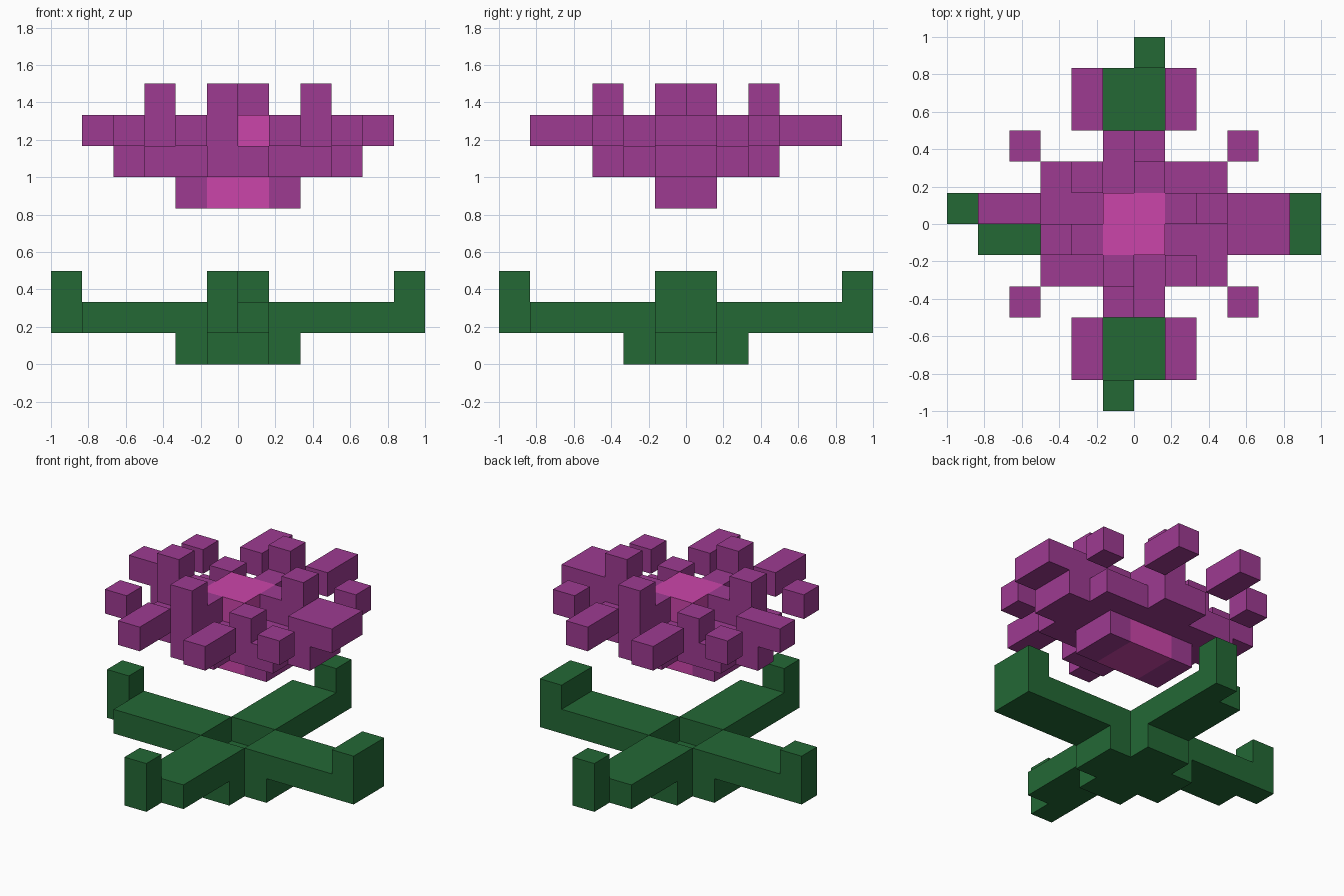
import bpy, bmesh
from itertools import product
from mathutils import Vector

CELL = 1 / 6  # edge of one block

cube = bpy.data.objects.get("Cube")
if cube:
    bpy.data.objects.remove(cube, do_unlink=True)


def material(name, rgb):
    m = bpy.data.materials.new(name)
    m.use_nodes = True
    m.diffuse_color = (*rgb, 1)
    m.node_tree.nodes["Principled BSDF"].inputs["Base Color"].default_value = (*rgb, 1)
    return m


green = material("leaf green", (0.017, 0.14, 0.036))
purple = material("petal purple", (0.34, 0.043, 0.285))
pink = material("core pink", (0.6, 0.06, 0.4))


def blocks(name, mat, *boxes):
    """Union of block-grid boxes (x0, x1, y0, y1, z0, z1), outer faces only."""
    cells = set()
    for x0, x1, y0, y1, z0, z1 in boxes:
        cells.update(product(range(x0, x1), range(y0, y1), range(z0, z1)))
    bm = bmesh.new()
    verts = {}

    def vert(p):
        key = tuple(round(c) for c in p)
        if key not in verts:
            verts[key] = bm.verts.new(Vector(key) * CELL)
        return verts[key]

    for cell in sorted(cells):
        for axis, side in product(range(3), (0, 1)):
            step = list(cell)
            step[axis] += 2 * side - 1
            if tuple(step) in cells:
                continue
            u, v = Vector(), Vector()
            u[(axis + 1) % 3] = v[(axis + 2) % 3] = 1
            base = Vector(cell)
            base[axis] += side
            loop = [base, base + u, base + u + v, base + v]
            bm.faces.new([vert(p) for p in (loop if side else loop[::-1])])
    mesh = bpy.data.meshes.new(name)
    bm.to_mesh(mesh)
    bm.free()
    mesh.materials.append(mat)
    obj = bpy.data.objects.new(name, mesh)
    bpy.context.collection.objects.link(obj)
    return obj


# Leaves: cross-shaped foot, four arms round an open middle, upturned tips
blocks("leaves", green,
       (-2, 2, -1, 1, 0, 1), (-1, 1, -2, 2, 0, 1),
       (1, 5, -1, 1, 1, 2), (-5, -1, -1, 1, 1, 2),
       (-1, 1, 1, 5, 1, 2), (-1, 1, -5, -1, 1, 2),
       (5, 6, -1, 1, 1, 3), (-6, -5, 0, 1, 1, 3),
       (0, 1, 5, 6, 1, 3), (-1, 0, -6, -5, 1, 3))

# Flower core
blocks("flower_core", pink, (-1, 1, -1, 1, 5, 8))

# Base blocks on both sides of the core
for side, x in (("left", 1), ("right", -2)):
    blocks("flower_base_" + side, purple, (x, x + 1, -1, 1, 5, 6))

# Flower bed: flat layer around the core
blocks("flower_bed", purple,
       (1, 3, -2, 2, 6, 7), (-3, -1, -2, 2, 6, 7),
       (-1, 1, 1, 3, 6, 7), (-1, 1, -3, -1, 6, 7),
       (3, 4, -1, 1, 6, 7), (-4, -3, 0, 1, 6, 7))

# Inner petals: a low step and a raised end in each direction
blocks("inner_petal_left", purple, (1, 3, 0, 1, 7, 8), (2, 3, 0, 1, 8, 9))
blocks("inner_petal_right", purple, (-3, -1, -1, 0, 7, 8), (-3, -2, -1, 0, 8, 9))
blocks("inner_petal_back", purple, (0, 1, 1, 3, 7, 8), (0, 1, 2, 3, 8, 9))
blocks("inner_petal_front", purple, (-1, 0, -3, -1, 7, 8), (-1, 0, -3, -2, 8, 9))
blocks("inner_bud_back", purple, (-2, -1, 1, 2, 7, 8))
blocks("inner_bud_front", purple, (1, 2, -2, -1, 7, 8))

# Outer petals at the sides
blocks("outer_petal_left", purple, (3, 5, -1, 1, 7, 8))
blocks("outer_petal_right", purple, (-5, -3, 0, 1, 7, 8))

# Loose petals, mirrored into the four corners
for (xs, x_long, x_short), (ys, y_long, y_short) in product(
        (("left", 1, 3), ("right", -2, -4)), (("back", 3, 2), ("front", -5, -3))):
    corner = ys + "_" + xs
    blocks("long_petal_" + corner, purple, (x_long, x_long + 1, y_long, y_long + 2, 7, 8))
    blocks("small_petal_" + corner, purple, (x_short, x_short + 1, y_short, y_short + 1, 7, 8))
